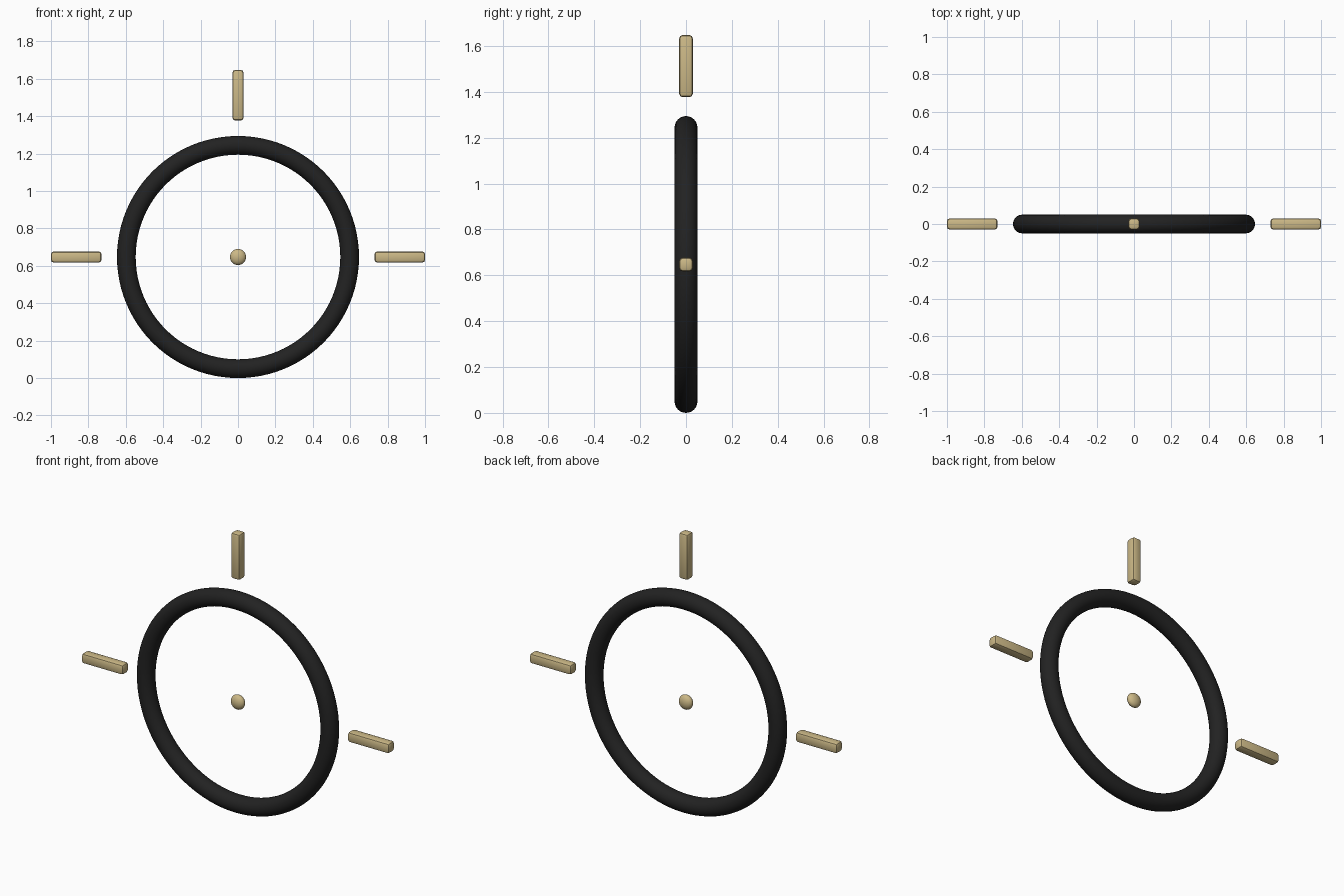
import bpy, math

if "Cube" in bpy.data.objects:
    bpy.data.objects.remove(bpy.data.objects["Cube"])

CZ = 0.647      # height of the ring centre
RING_R, TUBE_R = 0.597, 0.05
BAR_MID, BAR_LEN, BAR_W = 0.865, 0.27, 0.059


def material(name, rgb):
    m = bpy.data.materials.new(name)
    m.diffuse_color = (*rgb, 1.0)
    m.use_nodes = True
    m.node_tree.nodes["Principled BSDF"].inputs["Base Color"].default_value = m.diffuse_color
    return m


black = material("black", (0.016, 0.016, 0.016))
tan = material("tan", (0.60, 0.48, 0.24))


def finish(name, mat, angle=35):
    ob = bpy.context.object
    ob.name = name
    ob.data.materials.append(mat)
    bpy.ops.object.shade_smooth_by_angle(angle=math.radians(angle))
    return ob


# Upright ring facing the front
bpy.ops.mesh.primitive_torus_add(major_radius=RING_R, minor_radius=TUBE_R,
                                 major_segments=96, minor_segments=24,
                                 location=(0, 0, CZ), rotation=(math.pi / 2, 0, 0))
bpy.ops.object.transform_apply(location=False, rotation=True, scale=False)
finish("ring", black)


# Rounded bars left, right and above the ring
def bar(name, dx, dz):
    bpy.ops.mesh.primitive_cube_add(size=1, location=(dx * BAR_MID, 0, CZ + dz * BAR_MID))
    bpy.context.object.scale = (BAR_LEN if dx else BAR_W, BAR_W, BAR_LEN if dz else BAR_W)
    bpy.ops.object.transform_apply(location=False, rotation=False, scale=True)
    bevel = bpy.context.object.modifiers.new("rounding", 'BEVEL')
    bevel.width = 0.014
    bevel.segments = 2
    bpy.ops.object.modifier_apply(modifier="rounding")
    finish(name, tan)


bar("left_bar", -1, 0)
bar("right_bar", 1, 0)
bar("top_bar", 0, 1)

# Flattened dot in the middle
bpy.ops.mesh.primitive_uv_sphere_add(segments=32, ring_count=16, radius=0.043,
                                     location=(0, 0, CZ), rotation=(math.pi / 2, 0, 0))
bpy.context.object.scale = (1, 1, 0.62)
bpy.ops.object.transform_apply(location=False, rotation=True, scale=True)
finish("centre_dot", tan)
